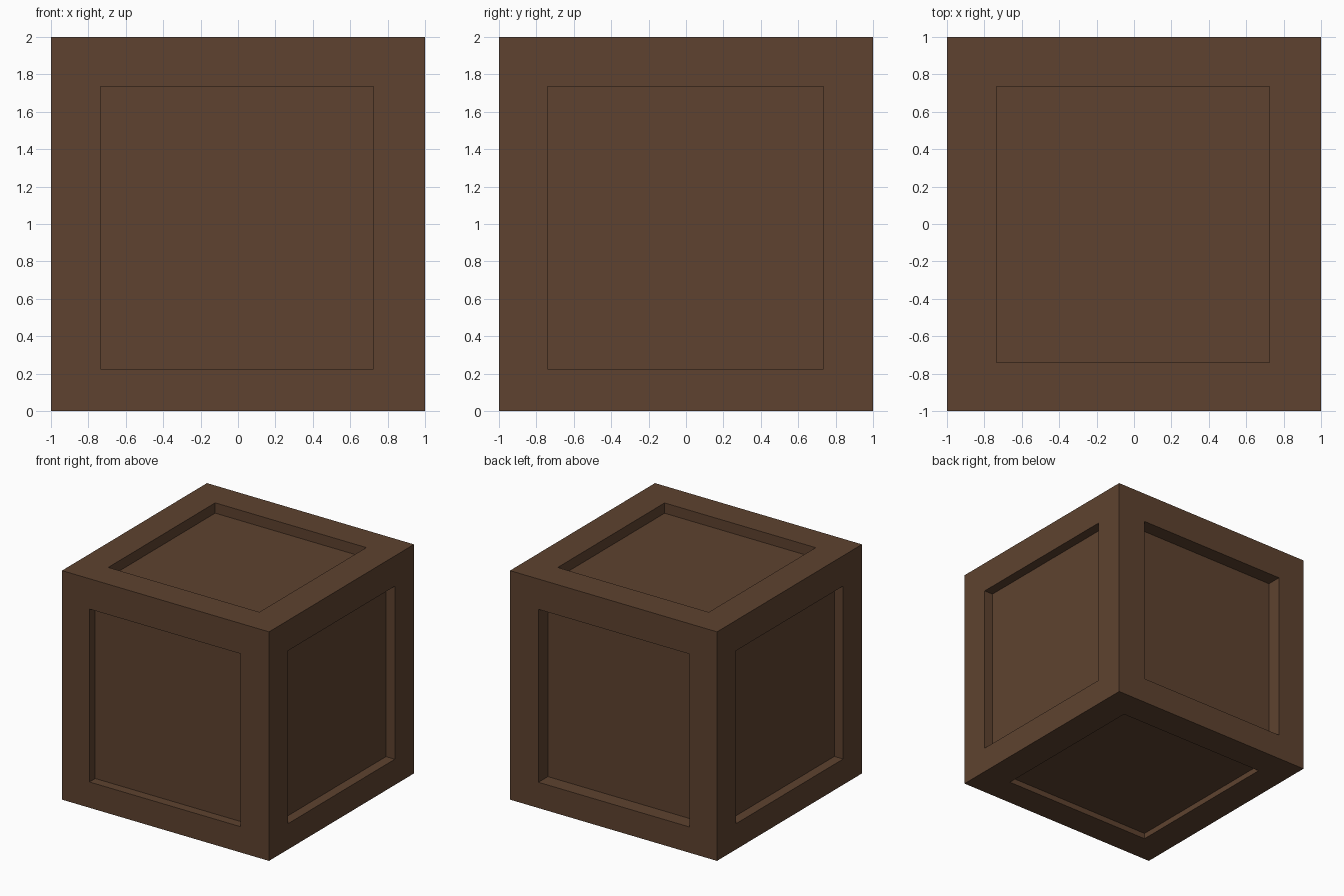
import bpy
import bmesh
from mathutils import Vector

cube = bpy.data.objects.get("Cube")
if cube:
    bpy.data.objects.remove(cube, do_unlink=True)

# Brown wood
wood = bpy.data.materials.new("brown_wood")
colour = (0.112, 0.055, 0.029, 1.0)
wood.use_nodes = True
wood.diffuse_color = colour
wood.node_tree.nodes["Principled BSDF"].inputs["Base Color"].default_value = colour

# Panel opening limits on each axis, measured from the crate's centre
OPENING = [(-0.735, 0.725), (-0.74, 0.735), (-0.775, 0.735)]
# Panel depth on the negative and positive side of each axis
DEPTH = [(0.085, 0.085), (0.08, 0.13), (0.05, 0.09)]

# Crate body
bm = bmesh.new()
bmesh.ops.create_cube(bm, size=2)
panels = list(bm.faces)
bmesh.ops.inset_individual(bm, faces=panels, thickness=0.26)

# Fit each inset face to its opening, then sink it to make the panel
for face in panels:
    face.normal_update()
    normal = face.normal.copy()
    axis = max(range(3), key=lambda i: abs(normal[i]))
    for vert in face.verts:
        for i in range(3):
            if i != axis:
                vert.co[i] = OPENING[i][vert.co[i] > 0]
    depth = DEPTH[axis][normal[axis] > 0]
    sunk = bmesh.ops.extrude_discrete_faces(bm, faces=[face])["faces"][0]
    bmesh.ops.translate(bm, verts=list(sunk.verts), vec=normal * -depth)

bmesh.ops.translate(bm, verts=list(bm.verts), vec=Vector((0, 0, 1)))
bmesh.ops.recalc_face_normals(bm, faces=list(bm.faces))
mesh = bpy.data.meshes.new("crate")
bm.to_mesh(mesh)
bm.free()
mesh.materials.append(wood)
crate = bpy.data.objects.new("crate", mesh)
bpy.context.collection.objects.link(crate)
